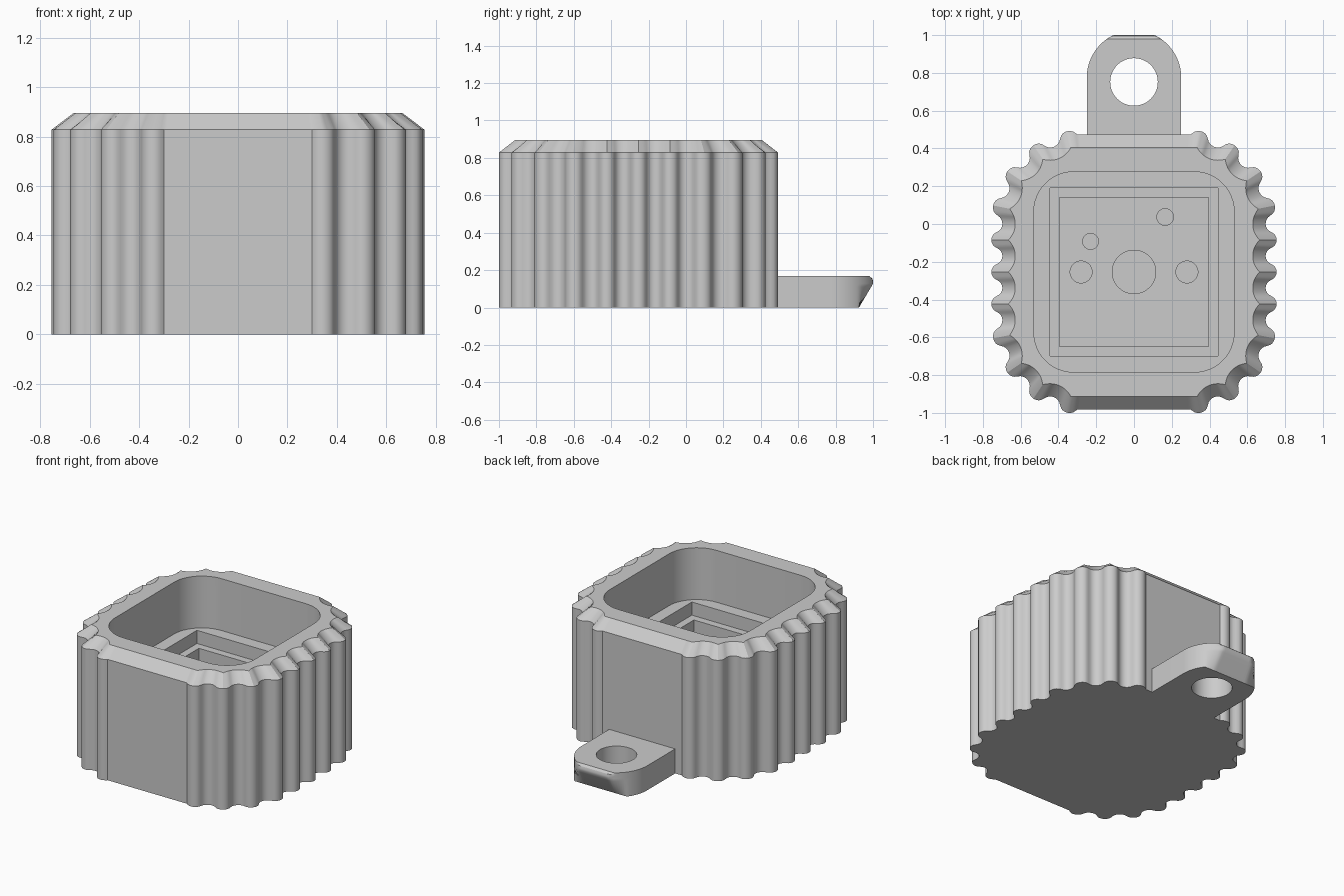
import bpy, bmesh, math

if "Cube" in bpy.data.objects:
    bpy.data.objects.remove(bpy.data.objects["Cube"])

CY = -0.254          # body centre in y
CORNER = 0.254       # corner arc centre
PITCH = 0.167        # flute spacing
WAVE_R = 0.0445      # flute radius
CHAMFER = 0.068
STEPS = 20           # samples per flute

grey = bpy.data.materials.new("plain grey")
grey.use_nodes = True
grey.diffuse_color = (0.6, 0.6, 0.6, 1)
grey.node_tree.nodes["Principled BSDF"].inputs["Base Color"].default_value = (0.6, 0.6, 0.6, 1)


def loft(name, layers):
    """Skin a stack of equal-length outlines and cap both ends."""
    bm = bmesh.new()
    rings = [[bm.verts.new((x, y, z)) for x, y in pts] for pts, z in layers]
    n = len(rings[0])
    for low, high in zip(rings, rings[1:]):
        for i in range(n):
            j = (i + 1) % n
            bm.faces.new((low[i], low[j], high[j], high[i]))
    bm.faces.new(rings[0][::-1])
    bm.faces.new(rings[-1])
    bmesh.ops.remove_doubles(bm, verts=bm.verts, dist=1e-5)
    bmesh.ops.recalc_face_normals(bm, faces=bm.faces)
    mesh = bpy.data.meshes.new(name)
    bm.to_mesh(mesh)
    bm.free()
    mesh.materials.append(grey)
    obj = bpy.data.objects.new(name, mesh)
    bpy.context.collection.objects.link(obj)
    return obj


def rounded_square(half, radius, y=0.0, seg=12):
    pts = []
    for k in range(4):
        mid = math.pi / 4 + k * math.pi / 2
        cx = math.copysign(half - radius, math.cos(mid))
        cy = math.copysign(half - radius, math.sin(mid))
        for i in range(seg + 1):
            a = (k + i / seg) * math.pi / 2
            pts.append((cx + radius * math.cos(a), y + cy + radius * math.sin(a)))
    return pts


def square(half, y):
    return [(-half, y - half), (half, y - half), (half, y + half), (-half, y + half)]


def circle(x, y, r, seg=48):
    return [(x + r * math.cos(i * math.tau / seg), y + r * math.sin(i * math.tau / seg))
            for i in range(seg)]


def wall_level(t):
    """Flute made of alternating tangent arcs; t counts flutes from a crest."""
    d = abs(t - round(t)) * PITCH
    if d <= PITCH / 4:
        return 0.755 - WAVE_R + math.sqrt(WAVE_R ** 2 - d ** 2)
    return 0.697 + WAVE_R - math.sqrt(WAVE_R ** 2 - (PITCH / 2 - d) ** 2)


def rim_level(t):
    """The wall outline moved inwards by the chamfer."""
    d = PITCH / 2 - abs(t - round(t)) * PITCH
    return 0.697 + WAVE_R - math.sqrt((WAVE_R + CHAMFER) ** 2 - d ** 2)


def fluted_outline(level, flat):
    """Rounded square with seven flutes a side, flattened at front and back."""
    pts = []
    for side in range(4):
        ca, sa = [(1, 0), (0, 1), (-1, 0), (0, -1)][side]
        for i in range(7 * STEPS):
            t = i / STEPS - 1.5
            if t <= 1.5:
                u, v = level(t), t * CORNER / 1.5
            else:
                a = (t - 1.5) * math.pi / 8
                r = level(t) - CORNER
                u, v = CORNER + r * math.cos(a), CORNER + r * math.sin(a)
            x, y = u * ca - v * sa, u * sa + v * ca
            if abs(x) <= CORNER + 0.001:
                y = math.copysign(flat, y)
            elif abs(x) < 0.34 and abs(y) > 0.5:
                y = math.copysign(max(abs(y), flat), y)
            pts.append((x, y + CY))
    return pts


def carve(obj, cutters):
    for cutter in cutters:
        cutter.hide_render = True
        mod = obj.modifiers.new("cut", 'BOOLEAN')
        mod.object, mod.operation, mod.solver = cutter, 'DIFFERENCE', 'EXACT'
        bpy.context.view_layer.objects.active = obj
        bpy.ops.object.modifier_apply(modifier=mod.name)
        bpy.data.objects.remove(cutter)


# Fluted body with chamfered rim
wall = fluted_outline(wall_level, 0.728)
rim = fluted_outline(rim_level, 0.728 - CHAMFER)
body = loft("body", [(wall, 0), (wall, 0.828), (rim, 0.895)])

# Well, stepped square socket and its pin holes
pockets = [(rounded_square(0.53, 0.21, CY), 0.54), (square(0.445, CY), 0.45),
           (square(0.394, CY), 0.2)]
for x, y, r in [(0, CY, 0.115), (-0.28, CY, 0.058), (0.28, CY, 0.058),
                (-0.23, -0.092, 0.042), (0.165, 0.037, 0.044)]:
    pockets.append((circle(x, y, r), 0.05))
carve(body, [loft("pocket_cutter", [(p, z), (p, 1.0)]) for p, z in pockets])


# Hanging lug with sloped tip
def lug_outline(limit):
    arc = [(0.25 * math.cos(i * math.pi / 48), 0.775 + 0.25 * math.sin(i * math.pi / 48))
           for i in range(49)]
    return [(-0.25, 0.42), (0.25, 0.42)] + [(x, min(y, limit)) for x, y in arc]


tip = [(0.925, 0), (0.99, 0.11), (0.999, 0.128), (1.0, 0.142), (0.995, 0.156), (0.98, 0.168)]
lug = loft("lug", [(lug_outline(y), z) for y, z in tip])
hole = circle(0, 0.752, 0.126)
carve(lug, [loft("hole_cutter", [(hole, -0.1), (hole, 0.3)])])

# Smooth curved walls, crisp edges
for obj in (body, lug):
    bpy.ops.object.select_all(action='DESELECT')
    obj.select_set(True)
    bpy.context.view_layer.objects.active = obj
    bpy.ops.object.shade_smooth_by_angle(angle=math.radians(30))
